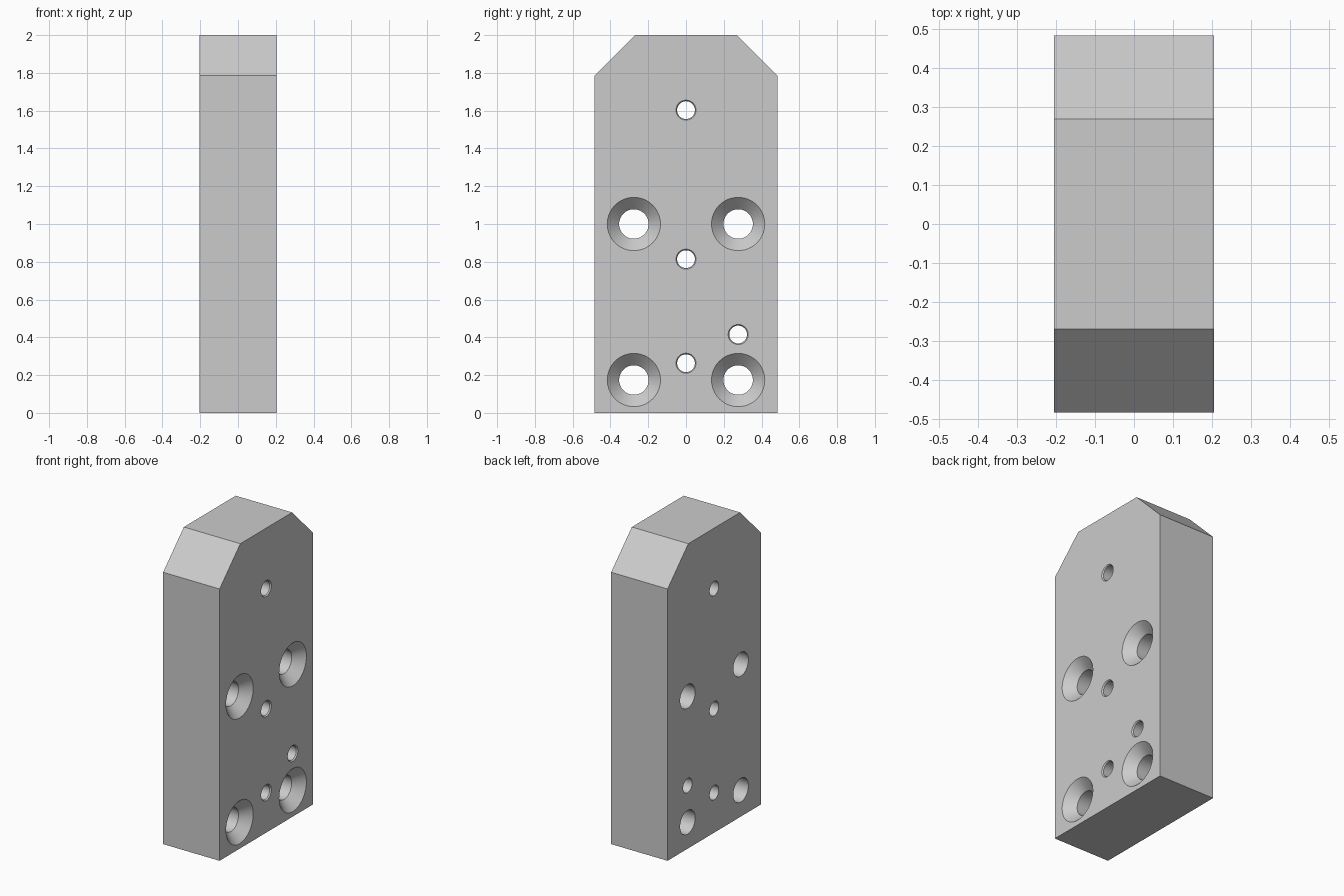
import bpy, bmesh
from math import sin, cos, tau

if "Cube" in bpy.data.objects:
    bpy.data.objects.remove(bpy.data.objects["Cube"])

HALF_T = 0.205   # half thickness along x
SEG = 64


def make_object(name, bm):
    bmesh.ops.recalc_face_normals(bm, faces=bm.faces)
    mesh = bpy.data.meshes.new(name)
    bm.to_mesh(mesh)
    bm.free()
    ob = bpy.data.objects.new(name, mesh)
    bpy.context.collection.objects.link(ob)
    return ob


def add_hole(bm, y, z, r, rim, depth):
    """Cutter along x: straight bore flaring to the rim radius at the +x face."""
    over = 0.02
    flare = rim + over * (rim - r) / depth
    stations = [(-HALF_T - 0.1, r), (HALF_T - depth, r), (HALF_T + over, flare)]
    rings = [[bm.verts.new((x, y + rad * cos(tau * i / SEG), z + rad * sin(tau * i / SEG)))
              for i in range(SEG)] for x, rad in stations]
    for a, b in zip(rings, rings[1:]):
        for i in range(SEG):
            j = (i + 1) % SEG
            bm.faces.new((a[i], a[j], b[j], b[i]))
    bm.faces.new(rings[0])
    bm.faces.new(rings[-1])


# Plate with two chamfered top corners
half = [(0.484, 0), (0.484, 1.785), (0.269, 2.0)]
outline = half + [(-y, z) for y, z in reversed(half)]
bm = bmesh.new()
base = bm.faces.new([bm.verts.new((-HALF_T, y, z)) for y, z in outline])
ext = bmesh.ops.extrude_face_region(bm, geom=[base])
bmesh.ops.translate(bm, vec=(2 * HALF_T, 0, 0),
                    verts=[v for v in ext["geom"] if isinstance(v, bmesh.types.BMVert)])
plate = make_object("mounting_plate", bm)

# Four countersunk screw holes and four small pin holes
bm = bmesh.new()
for y in (-0.276, 0.276):
    for z in (0.174, 1.0):
        add_hole(bm, y, z, 0.078, 0.141, 0.063)
for y, z in ((0, 1.603), (0, 0.814), (0, 0.263), (0.276, 0.415)):
    add_hole(bm, y, z, 0.047, 0.053, 0.008)
cutter = make_object("hole_cutter", bm)
cutter.hide_render = True

# Cut the holes, then remove the cutter
mod = plate.modifiers.new("holes", "BOOLEAN")
mod.operation = "DIFFERENCE"
mod.solver = "EXACT"
mod.object = cutter
bpy.context.view_layer.objects.active = plate
plate.select_set(True)
bpy.ops.object.modifier_apply(modifier=mod.name)
bpy.data.objects.remove(cutter)
bpy.ops.object.shade_smooth_by_angle()
